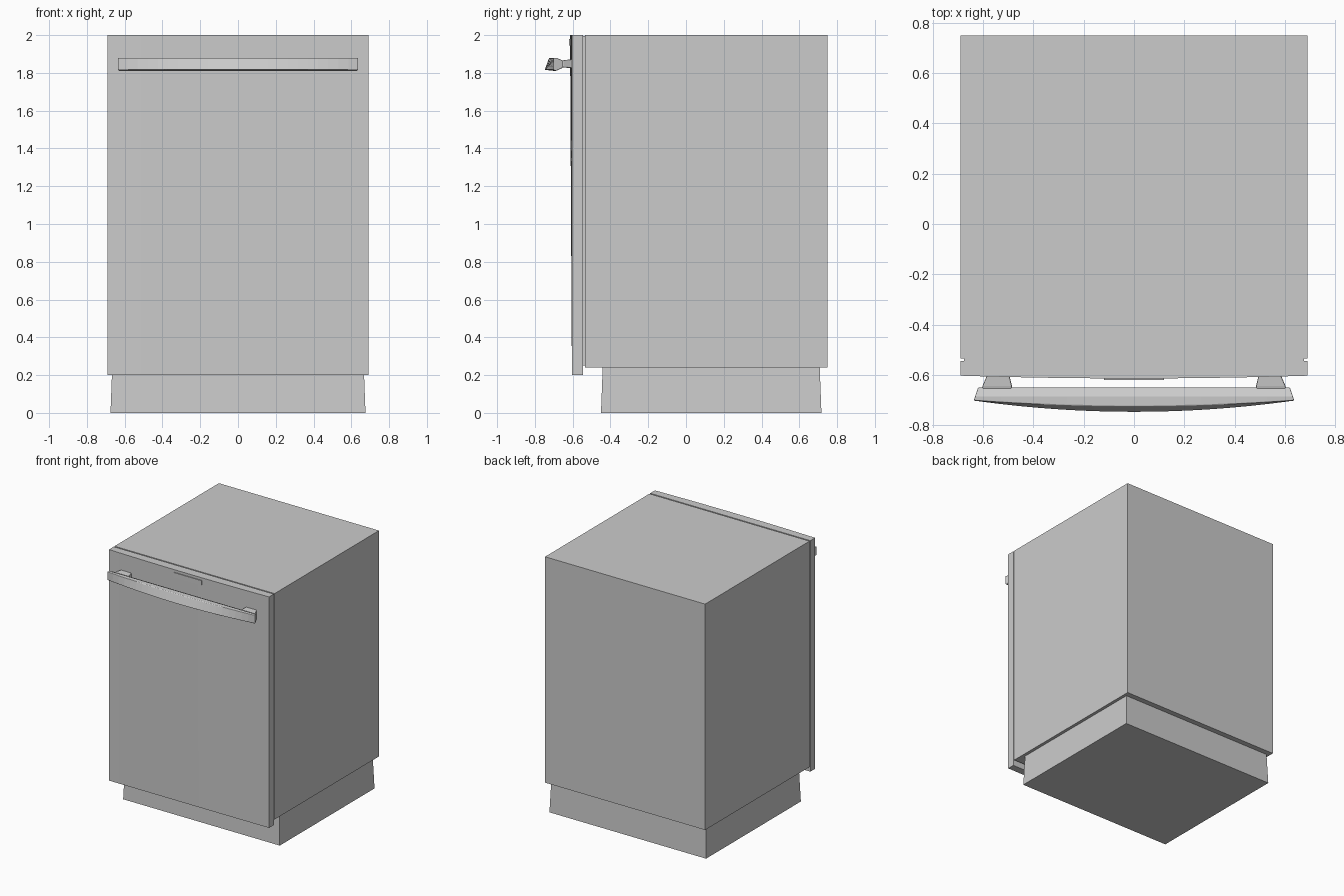
import bpy, bmesh, math

if "Cube" in bpy.data.objects:
    bpy.data.objects.remove(bpy.data.objects["Cube"])


def make_object(name, bm):
    bmesh.ops.recalc_face_normals(bm, faces=bm.faces[:])
    mesh = bpy.data.meshes.new(name)
    bm.to_mesh(mesh)
    bm.free()
    obj = bpy.data.objects.new(name, mesh)
    bpy.context.collection.objects.link(obj)
    return obj


def loft(name, rings):
    """Skin closed rings of equal length and cap both ends."""
    bm = bmesh.new()
    loops = [[bm.verts.new(p) for p in ring] for ring in rings]
    for a, b in zip(loops, loops[1:]):
        for i in range(len(a)):
            j = (i + 1) % len(a)
            bm.faces.new((a[i], a[j], b[j], b[i]))
    bm.faces.new(loops[0])
    bm.faces.new(loops[-1])
    return make_object(name, bm)


def rect(x0, x1, y0, y1, z):
    return [(x0, y0, z), (x1, y0, z), (x1, y1, z), (x0, y1, z)]


def box(name, x, y0, y1, z0, z1):
    return loft(name, [rect(-x, x, y0, y1, z0), rect(-x, x, y0, y1, z1)])


def bevel(obj, width, segments):
    mod = obj.modifiers.new("bevel", 'BEVEL')
    mod.width = width
    mod.segments = segments
    mod.limit_method = 'ANGLE'


# Cabinet, slightly tapered plinth and recessed door seal
box("cabinet", 0.69, -0.535, 0.75, 0.24, 2.0)
loft("plinth", [rect(-0.675, 0.675, -0.45, 0.717, 0.0),
                rect(-0.666, 0.666, -0.441, 0.708, 0.24)])
box("door_seal", 0.675, -0.547, -0.533, 0.25, 1.995)

# Door with a front that bows gently outwards towards the top
STEPS = 16


def door_ring(z, bow):
    front = []
    for i in range(STEPS + 1):
        t = -1 + 2 * i / STEPS
        front.append((0.69 * t, -0.603 - bow * (1 - t * t), z))
    return front + [(0.69, -0.545, z), (-0.69, -0.545, z)]


loft("door", [door_ring(0.2, 0.001), door_ring(2.0, 0.011)])

# Thin control window on the door
box("control_window", 0.12, -0.62, -0.606, 1.945, 1.98)

# Bowed handle bar: straight back, curved front, chamfered section
rings = []
for i in range(25):
    t = -1 + 2 * i / 24
    b = 0.046 * (1 - t * t)
    rings.append([(0.62 * t, -0.65, 1.828), (0.62 * t, -0.65, 1.864),
                  (0.633 * t, -0.685, 1.88), (0.637 * t, -0.702 - 0.5 * b, 1.879),
                  (0.637 * t, -0.702 - b, 1.816), (0.633 * t, -0.69, 1.81)])
bar = loft("handle_bar", rings)
bevel(bar, 0.004, 2)

# Two flared handle posts
for side, s in (("left", -1), ("right", 1)):
    def post_ring(y, xa, xb, z0, z1):
        return [(s * xa, y, z0), (s * xb, y, z0), (s * xb, y, z1), (s * xa, y, z1)]
    post = loft("handle_post_" + side, [
        post_ring(-0.603, 0.495, 0.585, 1.825, 1.872),
        post_ring(-0.645, 0.485, 0.603, 1.828, 1.868),
        post_ring(-0.66, 0.485, 0.605, 1.83, 1.864)])
    bevel(post, 0.006, 2)
